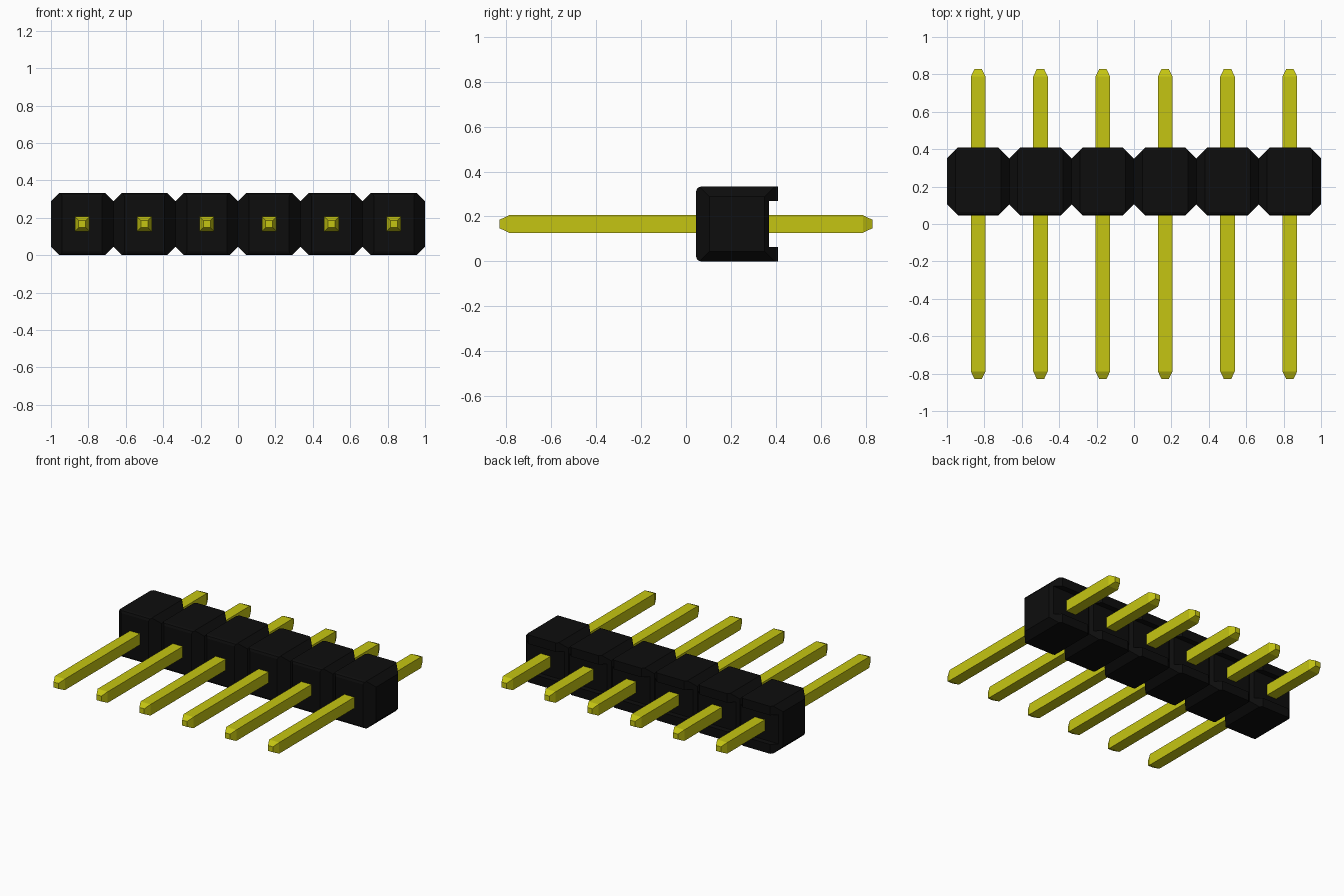
import bpy, bmesh
from mathutils import Vector

cube = bpy.data.objects.get("Cube")
if cube:
    bpy.data.objects.remove(cube, do_unlink=True)

COUNT = 6
PITCH = 2 / COUNT
HALF = PITCH / 2
HEIGHT = 0.333
FRONT, BACK = 0.045, 0.41


def material(name, rgb, roughness):
    m = bpy.data.materials.new(name)
    m.use_nodes = True
    m.diffuse_color = (*rgb, 1)
    bsdf = m.node_tree.nodes["Principled BSDF"]
    bsdf.inputs["Base Color"].default_value = (*rgb, 1)
    bsdf.inputs["Roughness"].default_value = roughness
    return m


def make_object(name, bm, mat):
    bmesh.ops.recalc_face_normals(bm, faces=bm.faces)
    me = bpy.data.meshes.new(name)
    bm.to_mesh(me)
    bm.free()
    me.materials.append(mat)
    ob = bpy.data.objects.new(name, me)
    bpy.context.collection.objects.link(ob)
    return ob


def cut(bm, point, normal):
    """Slice off everything beyond a plane and cap the opening."""
    res = bmesh.ops.bisect_plane(bm, geom=bm.verts[:] + bm.edges[:] + bm.faces[:],
                                 plane_co=point, plane_no=normal, clear_outer=True)
    edges = [e for e in res["geom_cut"] if isinstance(e, bmesh.types.BMEdge)]
    bmesh.ops.holes_fill(bm, edges=edges, sides=0)


def housing_cell():
    """One cell: channelled side profile swept across x, then chamfered."""
    # Side profile (y, z): eased front edges, open channel along the back
    profile = [(FRONT + 0.02, 0), (BACK, 0), (BACK, 0.065), (0.37, 0.065),
               (0.37, 0.27), (BACK, 0.27), (BACK, HEIGHT), (FRONT + 0.02, HEIGHT),
               (FRONT + 0.006, HEIGHT - 0.006), (FRONT, HEIGHT - 0.02),
               (FRONT, 0.02), (FRONT + 0.006, 0.006)]
    bm = bmesh.new()
    face = bm.faces.new([bm.verts.new((-HALF, y, z)) for y, z in profile])
    ext = bmesh.ops.extrude_face_region(bm, geom=[face], use_keep_orig=True)
    bmesh.ops.translate(bm, vec=(PITCH, 0, 0),
                        verts=[g for g in ext["geom"] if isinstance(g, bmesh.types.BMVert)])
    bmesh.ops.recalc_face_normals(bm, faces=bm.faces)
    for sx in (-1, 1):
        # Upright corner chamfers
        cut(bm, (sx * HALF, FRONT + 0.06, 0), Vector((sx, -1, 0)).normalized())
        cut(bm, (sx * HALF, BACK - 0.06, 0), Vector((sx, 1, 0)).normalized())
        # Top and bottom side chamfers
        cut(bm, (sx * HALF, 0, HEIGHT - 0.045), Vector((sx, 0, 1)).normalized())
        cut(bm, (sx * HALF, 0, 0.045), Vector((sx, 0, -1)).normalized())
    bmesh.ops.recalc_face_normals(bm, faces=bm.faces)
    return bm


black = material("black plastic", (0.004, 0.004, 0.004), 0.6)
yellow = material("yellow metal", (0.56, 0.56, 0.006), 0.4)
centres = [-1 + PITCH * (i + 0.5) for i in range(COUNT)]

# Housing: a row of cells fused at their side walls
cell = housing_cell()
cell_mesh = bpy.data.meshes.new("housing_cell")
cell.to_mesh(cell_mesh)
cell.free()
row = bmesh.new()
for x in centres:
    start = len(row.verts)
    row.from_mesh(cell_mesh)
    row.verts.ensure_lookup_table()
    bmesh.ops.translate(row, vec=(x, 0, 0), verts=row.verts[start:])
bpy.data.meshes.remove(cell_mesh)
row.normal_update()
inner = [f for f in row.faces
         if abs(f.normal.x) > 0.99 and abs(f.calc_center_median().x) < 0.99]
bmesh.ops.delete(row, geom=inner, context='FACES')
bmesh.ops.remove_doubles(row, verts=row.verts, dist=0.0005)
make_object("housing", row, black)

# Pins: square rods with tapered tips at both ends
for i, x in enumerate(centres):
    bm = bmesh.new()
    rings = []
    for y, r in ((-0.83, 0.019), (-0.788, 0.039), (0.788, 0.039), (0.83, 0.019)):
        rings.append([bm.verts.new((a * r, y, b * r))
                      for a, b in ((-1, -1), (1, -1), (1, 1), (-1, 1))])
    for lo, hi in zip(rings, rings[1:]):
        for k in range(4):
            n = (k + 1) % 4
            bm.faces.new((lo[k], lo[n], hi[n], hi[k]))
    bm.faces.new(rings[0])
    bm.faces.new(rings[-1])
    pin = make_object(f"pin_{i + 1}", bm, yellow)
    pin.location = (x, 0, HEIGHT / 2)
